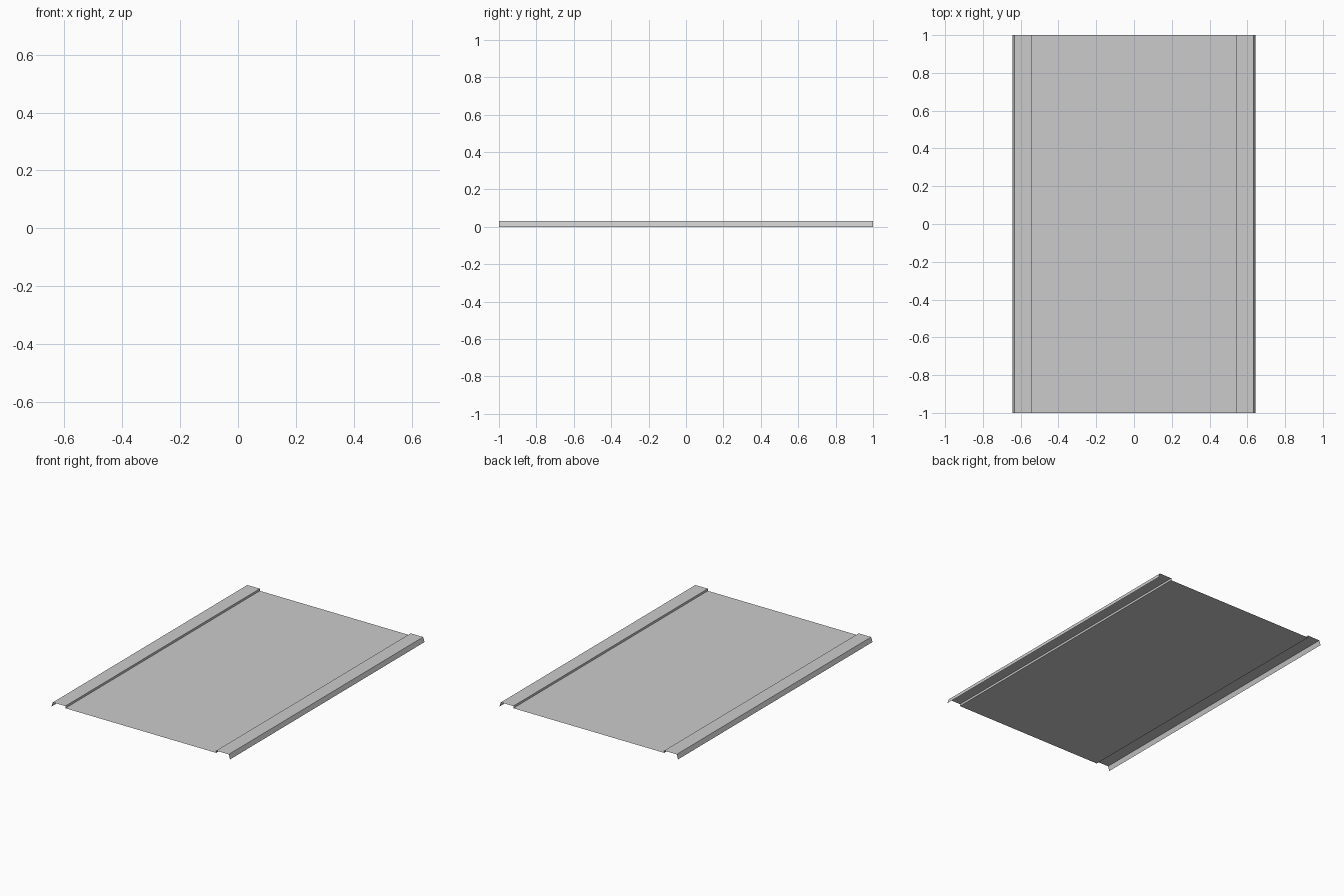
import bpy
import bmesh

if "Cube" in bpy.data.objects:
    bpy.data.objects.remove(bpy.data.objects["Cube"])

# Half of the folded sheet's cross-section (x, z), centre outwards
half = [(0.543, 0.016), (0.543, 0.03), (0.633, 0.03), (0.643, 0.0)]
profile = [(-x, z) for x, z in reversed(half)] + half

# Sheet panel: sweep the profile along y as a thin open surface
bm = bmesh.new()
front = [bm.verts.new((x, -1, z)) for x, z in profile]
edges = [bm.edges.new(pair) for pair in zip(front, front[1:])]
swept = bmesh.ops.extrude_edge_only(bm, edges=edges)["geom"]
back = [v for v in swept if isinstance(v, bmesh.types.BMVert)]
bmesh.ops.translate(bm, verts=back, vec=(0, 2, 0))

# Make the outside of the sheet face upwards
bmesh.ops.recalc_face_normals(bm, faces=bm.faces)
if sum(f.normal.z * f.calc_area() for f in bm.faces) < 0:
    bmesh.ops.reverse_faces(bm, faces=bm.faces)

mesh = bpy.data.meshes.new("folded_panel")
bm.to_mesh(mesh)
bm.free()
panel = bpy.data.objects.new("folded_panel", mesh)
bpy.context.collection.objects.link(panel)
